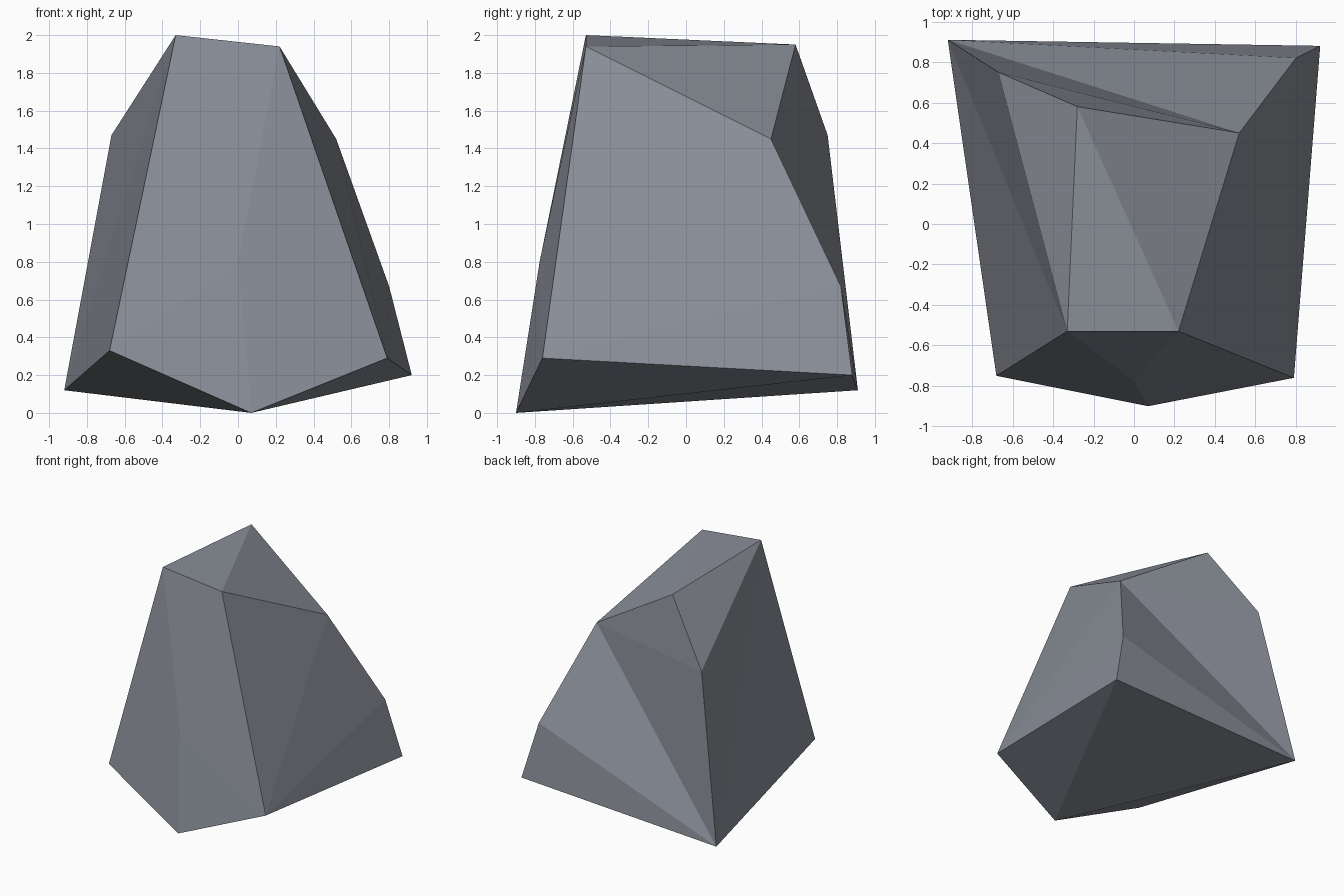
import bpy, bmesh

if "Cube" in bpy.data.objects:
    bpy.data.objects.remove(bpy.data.objects["Cube"])

# Corner points of the faceted boulder
corners = {
    "A": (-0.33, -0.53, 2.00),   # top front left
    "B": (0.22, -0.53, 1.94),    # top front right
    "C": (-0.28, 0.58, 1.95),    # top back
    "D": (0.52, 0.45, 1.45),     # right shoulder
    "E": (-0.67, 0.75, 1.47),    # left shoulder
    "F": (0.80, 0.82, 0.67),     # right back ridge
    "G": (0.92, 0.88, 0.20),     # base back right
    "H": (-0.92, 0.91, 0.12),    # base back left
    "I": (-0.68, -0.75, 0.33),   # base front left
    "J": (0.79, -0.76, 0.29),    # base front right
    "K": (0.07, -0.90, 0.00),    # lowest front tip
    "L": (0.00, -0.775, 0.80),   # middle of the front
}

# Facets by side: top, back, left, right, front, underside
facets = ("ABC BCD EAC ECD HED HDF HFG AEH AHI BDJ DJF FJG "
          "IKL KJL JBL BAL AIL HIK HKG KJG").split()

bm = bmesh.new()
verts = {name: bm.verts.new(co) for name, co in corners.items()}
for facet in facets:
    bm.faces.new([verts[c] for c in facet])
bmesh.ops.recalc_face_normals(bm, faces=bm.faces[:])

mesh = bpy.data.meshes.new("boulder")
bm.to_mesh(mesh)
bm.free()

# Single slate grey stone colour
stone = bpy.data.materials.new("slate_grey")
stone.diffuse_color = (0.25, 0.27, 0.31, 1.0)
stone.use_nodes = True
stone.node_tree.nodes["Principled BSDF"].inputs["Base Color"].default_value = stone.diffuse_color
mesh.materials.append(stone)

boulder = bpy.data.objects.new("boulder", mesh)
bpy.context.collection.objects.link(boulder)
